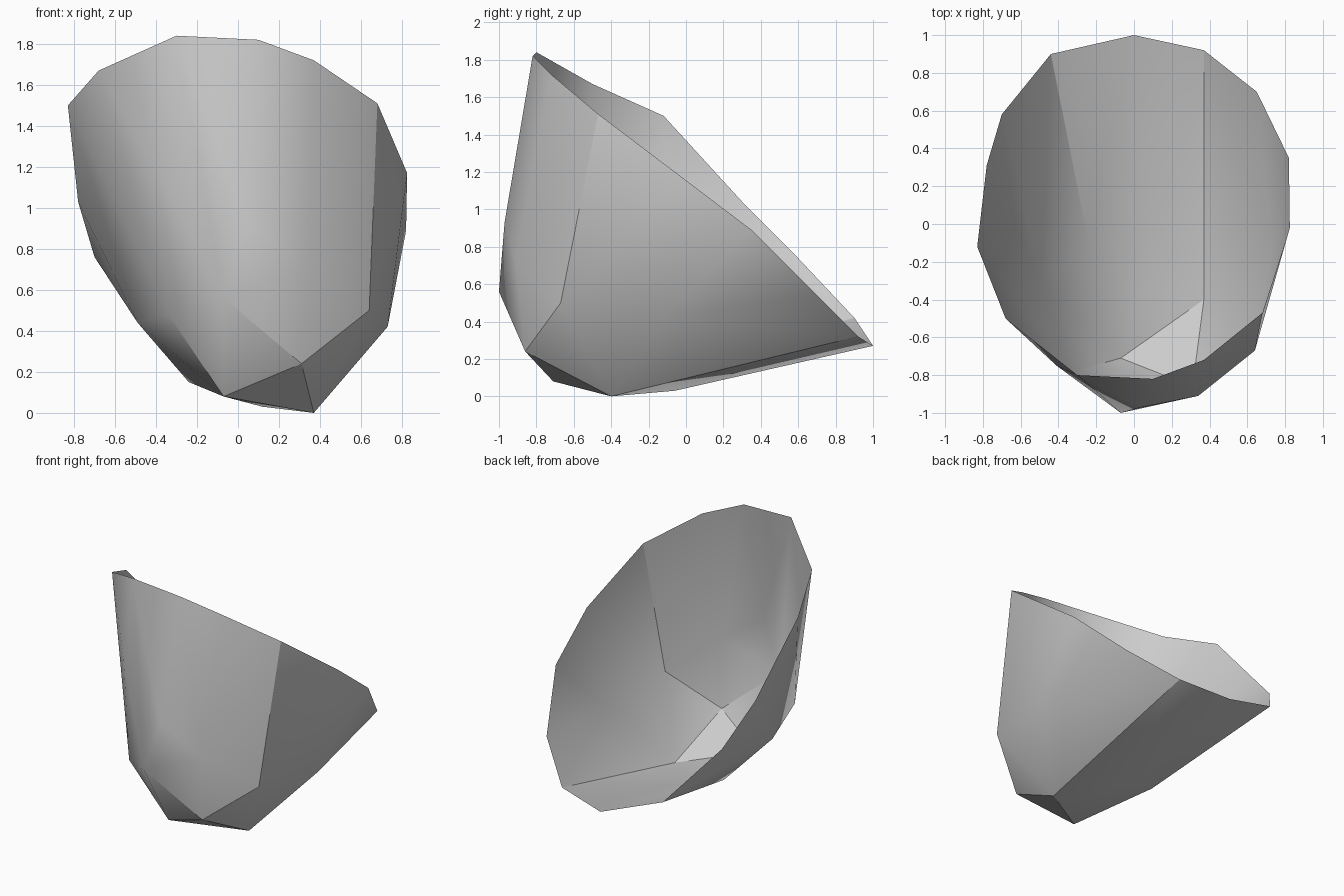
import bpy
import bmesh
import math

default = bpy.data.objects.get("Cube")
if default:
    bpy.data.objects.remove(default, do_unlink=True)

# Uneven slanted rim, counter-clockwise from the high front edge
RIM = [
    (-0.30, -0.80, 1.84), (0.10, -0.82, 1.82), (0.37, -0.72, 1.72),
    (0.68, -0.47, 1.51), (0.825, -0.02, 1.17), (0.82, 0.35, 0.89),
    (0.65, 0.70, 0.54), (0.37, 0.92, 0.32), (0.00, 1.00, 0.27),
    (-0.44, 0.90, 0.42), (-0.70, 0.58, 0.76), (-0.78, 0.31, 1.03),
    (-0.83, -0.12, 1.50), (-0.68, -0.50, 1.67),
]

# Corners of the underside
BASE = [
    (0.37, -0.40, 0.00), (0.12, -0.06, 0.03), (-0.07, -0.71, 0.08),
    (-0.24, -0.10, 0.15), (0.31, -0.86, 0.24),
]

# Corners of the wall between base and rim
WALL = [
    (0.73, -0.11, 0.42), (0.64, -0.67, 0.50), (0.34, -0.91, 0.72),
    (-0.07, -1.00, 0.56), (0.04, -0.97, 0.93), (-0.41, -0.75, 1.19),
    (-0.34, -0.785, 0.48), (-0.49, -0.31, 0.44),
]


def make_material(name, colour):
    mat = bpy.data.materials.new(name)
    mat.use_nodes = True
    mat.diffuse_color = colour
    mat.node_tree.nodes["Principled BSDF"].inputs["Base Color"].default_value = colour
    return mat


# Wrap a faceted skin round the corners, then open the mouth
bm = bmesh.new()
rim = {bm.verts.new(p) for p in RIM}
for p in BASE + WALL:
    bm.verts.new(p)
bmesh.ops.convex_hull(bm, input=bm.verts[:])
bmesh.ops.recalc_face_normals(bm, faces=bm.faces[:])
mouth = [f for f in bm.faces if all(v in rim for v in f.verts)]
bmesh.ops.delete(bm, geom=mouth, context='FACES')

mesh = bpy.data.meshes.new("shell")
bm.to_mesh(mesh)
bm.free()
shell = bpy.data.objects.new("shell", mesh)
bpy.context.collection.objects.link(shell)
mesh.materials.append(make_material("light grey", (0.6, 0.6, 0.6, 1.0)))

# Soft shading with crisp edges at the strong folds
for other in bpy.context.selected_objects:
    other.select_set(False)
shell.select_set(True)
bpy.context.view_layer.objects.active = shell
bpy.ops.object.shade_smooth_by_angle(angle=math.radians(30))
